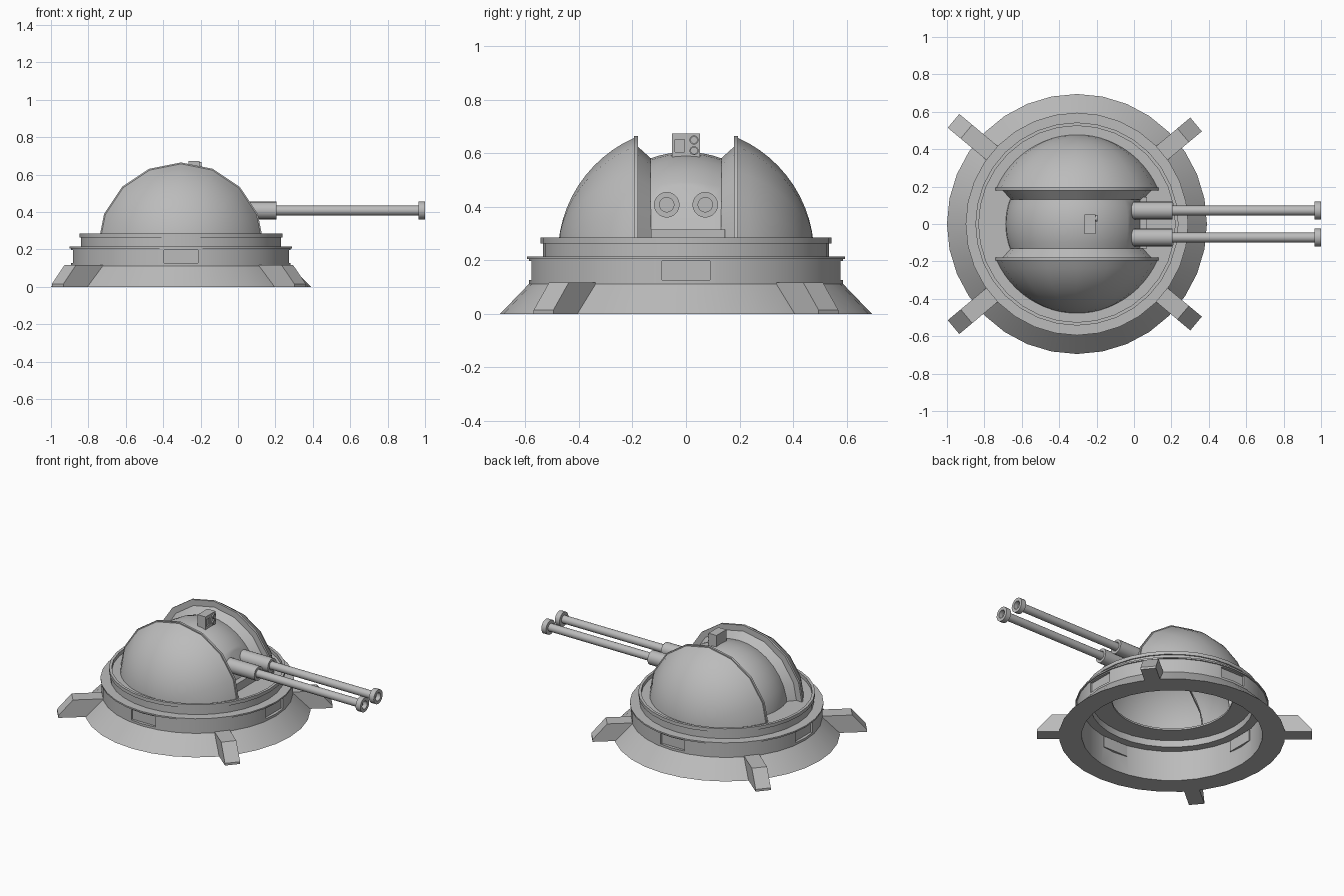
import bpy, bmesh, math
from mathutils import Vector, Matrix

if "Cube" in bpy.data.objects:
    bpy.data.objects.remove(bpy.data.objects["Cube"])

CX = -0.305          # turret axis
DOME_Z = 0.22        # centre height of the dome spheres
DOME_R, CORE_R = 0.479, 0.385

grey = bpy.data.materials.new("plain_grey")
grey.use_nodes = True
colour = (0.5, 0.5, 0.5, 1)
grey.diffuse_color = colour
grey.node_tree.nodes["Principled BSDF"].inputs["Base Color"].default_value = colour


def finish(bm, name, location=(0, 0, 0), smooth=True):
    mesh = bpy.data.meshes.new(name)
    bm.to_mesh(mesh)
    bm.free()
    mesh.materials.append(grey)
    ob = bpy.data.objects.new(name, mesh)
    ob.location = location
    bpy.context.collection.objects.link(ob)
    if smooth:
        bpy.ops.object.select_all(action='DESELECT')
        ob.select_set(True)
        bpy.context.view_layer.objects.active = ob
        bpy.ops.object.shade_smooth_by_angle(angle=math.radians(30))
    return ob


def lathe(profile, axis, steps=32, closed=False):
    """Spin (radius, along) points about an axis."""
    place = {'X': lambda r, a: (a, 0, r), 'Y': lambda r, a: (0, a, r),
             'Z': lambda r, a: (0, r, a)}[axis]
    bm = bmesh.new()
    vs = [bm.verts.new(place(r, a)) for r, a in profile]
    pairs = list(zip(vs, vs[1:])) + ([(vs[-1], vs[0])] if closed else [])
    edges = [bm.edges.new(p) for p in pairs]
    bmesh.ops.spin(bm, geom=vs + edges, cent=(0, 0, 0), axis=place(0, 1),
                   angle=math.tau, steps=steps, use_duplicate=False)
    bmesh.ops.remove_doubles(bm, verts=bm.verts, dist=0.0001)
    bmesh.ops.recalc_face_normals(bm, faces=bm.faces)
    return bm


def cut(bm, point, normal):
    return bmesh.ops.bisect_plane(
        bm, geom=bm.verts[:] + bm.edges[:] + bm.faces[:], plane_co=point,
        plane_no=normal, clear_outer=True)["geom_cut"]


def box(name, low, high):
    bm = bmesh.new()
    lo, hi = Vector(low), Vector(high)
    bmesh.ops.create_cube(bm, size=1, matrix=Matrix.Translation((lo + hi) / 2)
                          @ Matrix.Diagonal((*(hi - lo), 1)))
    return finish(bm, name, smooth=False)


def subtract(target, cutter):
    cutter.hide_render = True
    cutter.hide_set(True)
    mod = target.modifiers.new("cut", 'BOOLEAN')
    mod.operation = 'DIFFERENCE'
    mod.solver = 'EXACT'
    mod.object = cutter


# Base shell with flared skirt and lip
base = finish(lathe([(0.555, 0), (0.695, 0), (0.587, 0.112), (0.587, 0.205),
                     (0.595, 0.205), (0.595, 0.215), (0.50, 0.215),
                     (0.50, 0.205), (0.555, 0.205)], 'Z', closed=True),
              "base_shell", (CX, 0, 0))

# Turret ring with a sunken floor
finish(lathe([(0.37, 0.25), (0.50, 0.25), (0.50, 0.21), (0.535, 0.21),
              (0.535, 0.263), (0.543, 0.263), (0.543, 0.286), (0.525, 0.286),
              (0.525, 0.262), (0.37, 0.262)], 'Z', closed=True),
       "turret_ring", (CX, 0, 0))

# Four recessed windows around the base
for i in range(4):
    turn = Matrix.Translation((CX, 0, 0)) @ Matrix.Rotation(i * math.pi / 2, 4, 'Z')
    cutter = box("window_cutter", (0.50, -0.09, 0.127), (0.70, 0.09, 0.198))
    pane = box("window_pane", (0.54, -0.092, 0.125), (0.565, 0.092, 0.2))
    cutter.matrix_world = turn
    pane.matrix_world = turn
    subtract(base, cutter)

# Four wedge feet
for sx in (1, -1):
    for sy in (1, -1):
        reach = 0.83 if sx > 0 else 0.86
        bm = bmesh.new()
        side = [bm.verts.new((r, -0.048, z)) for r, z in
                ((0.565, 0), (reach, 0), (reach, 0.015), (reach - 0.09, 0.118),
                 (0.565, 0.118))]
        face = bm.faces.new(side)
        ext = bmesh.ops.extrude_face_region(bm, geom=[face])["geom"]
        bmesh.ops.translate(bm, vec=(0, 0.096, 0),
                            verts=[v for v in ext if isinstance(v, bmesh.types.BMVert)])
        bmesh.ops.recalc_face_normals(bm, faces=bm.faces)
        foot = finish(bm, "foot", (CX, 0, 0), smooth=False)
        foot.rotation_euler.z = math.atan2(sy * 0.64, sx * 0.766)

# Dome halves with raised rims beside the central slot
start = math.asin(0.195 / DOME_R)
arc = [start + (math.pi / 2 - start) * i / 12 for i in range(13)]
for name, s in (("left_dome", 1), ("right_dome", -1)):
    profile = [(DOME_R * math.cos(a), s * DOME_R * math.sin(a)) for a in reversed(arc)]
    profile += [(0.445, s * 0.195), (0.445, s * 0.18), (0.405, s * 0.18),
                (0.36, s * 0.13)]
    bm = lathe(profile, 'Y', 16)
    cut(bm, (0, 0, 0.03), (0, 0, -1))
    finish(bm, name, (CX, 0, DOME_Z))

# Central core with a flat sloping gun panel
ys = [-0.132 + 0.264 * i / 8 for i in range(9)]
profile = [(0, ys[0])] + [(math.sqrt(CORE_R ** 2 - y * y), y) for y in ys] + [(0, ys[-1])]
bm = lathe(profile, 'Y', 32)
top_pt = Vector((-0.035 - CX, 0, 0.52 - DOME_Z))
edge = cut(bm, top_pt, (0.2, 0, 0.065))
bmesh.ops.holes_fill(bm, edges=[e for e in edge if isinstance(e, bmesh.types.BMEdge)])
bm.normal_update()
bmesh.ops.delete(bm, geom=[f for f in bm.faces if abs(f.normal.y) > 0.99], context='FACES')
cut(bm, (0, 0, 0.03), (0, 0, -1))
finish(bm, "gun_core", (CX, 0, DOME_Z))
box("panel_sill", (-0.02, -0.13, 0.25), (0.07, 0.145, 0.316))

# Twin guns: sleeve, barrel and hollow muzzle
for name, y in (("left_gun", 0.072), ("right_gun", -0.072)):
    finish(lathe([(0, -0.04), (0.047, -0.04), (0.047, 0.205), (0.03, 0.205),
                  (0.026, 0.2), (0.026, 0.965), (0.048, 0.965), (0.048, 1.0),
                  (0.027, 1.0), (0.027, 0.97), (0, 0.97)], 'X', 20),
           name, (0, y, 0.408))

# Sight box with recessed screen and two lens rings
sight = box("sight_box", (-0.265, -0.053, 0.58), (-0.205, 0.052, 0.674))
subtract(sight, box("sight_cutter", (-0.215, -0.042, 0.605), (-0.19, -0.005, 0.652)))
for z in (0.65, 0.61):
    finish(lathe([(0.017, -0.21), (0.017, -0.196), (0.012, -0.196),
                  (0.012, -0.202), (0, -0.202)], 'X', 16),
           "sight_lens", (0, 0.03, z))
